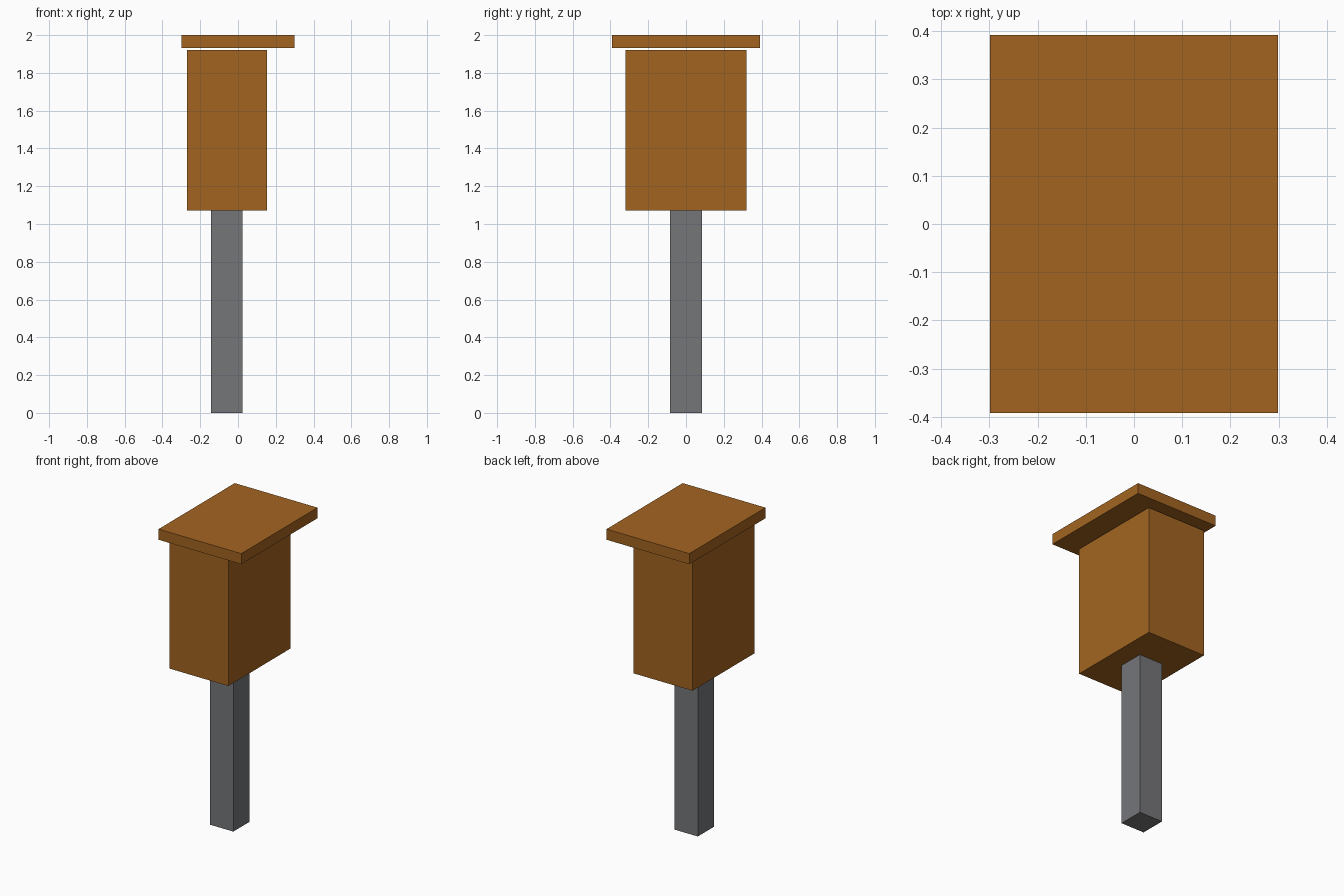
import bpy
from mathutils import Vector

cube = bpy.data.objects.get("Cube")
if cube:
    bpy.data.objects.remove(cube, do_unlink=True)


def make_material(name, color):
    mat = bpy.data.materials.new(name)
    mat.use_nodes = True
    mat.diffuse_color = (*color, 1)
    mat.node_tree.nodes["Principled BSDF"].inputs["Base Color"].default_value = (*color, 1)
    return mat


def make_box(name, low, high, mat):
    """Axis-aligned box between two opposite corners."""
    low, high = Vector(low), Vector(high)
    bpy.ops.mesh.primitive_cube_add(size=1, location=(low + high) / 2)
    obj = bpy.context.object
    obj.name = obj.data.name = name
    obj.scale = high - low
    bpy.ops.object.transform_apply(location=False, rotation=False, scale=True)
    obj.data.materials.append(mat)
    return obj


wood = make_material("brown wood", (0.366, 0.127, 0.015))
metal = make_material("grey metal", (0.178, 0.180, 0.191))

# Square post
make_box("post", (-0.144, -0.084, 0), (0.025, 0.084, 1.072), metal)

# Tall box on the post
make_box("box_body", (-0.27, -0.319, 1.072), (0.154, 0.319, 1.92), wood)

# Overhanging lid, held just clear of the box
make_box("lid", (-0.298, -0.392, 1.931), (0.298, 0.392, 2.0), wood)
